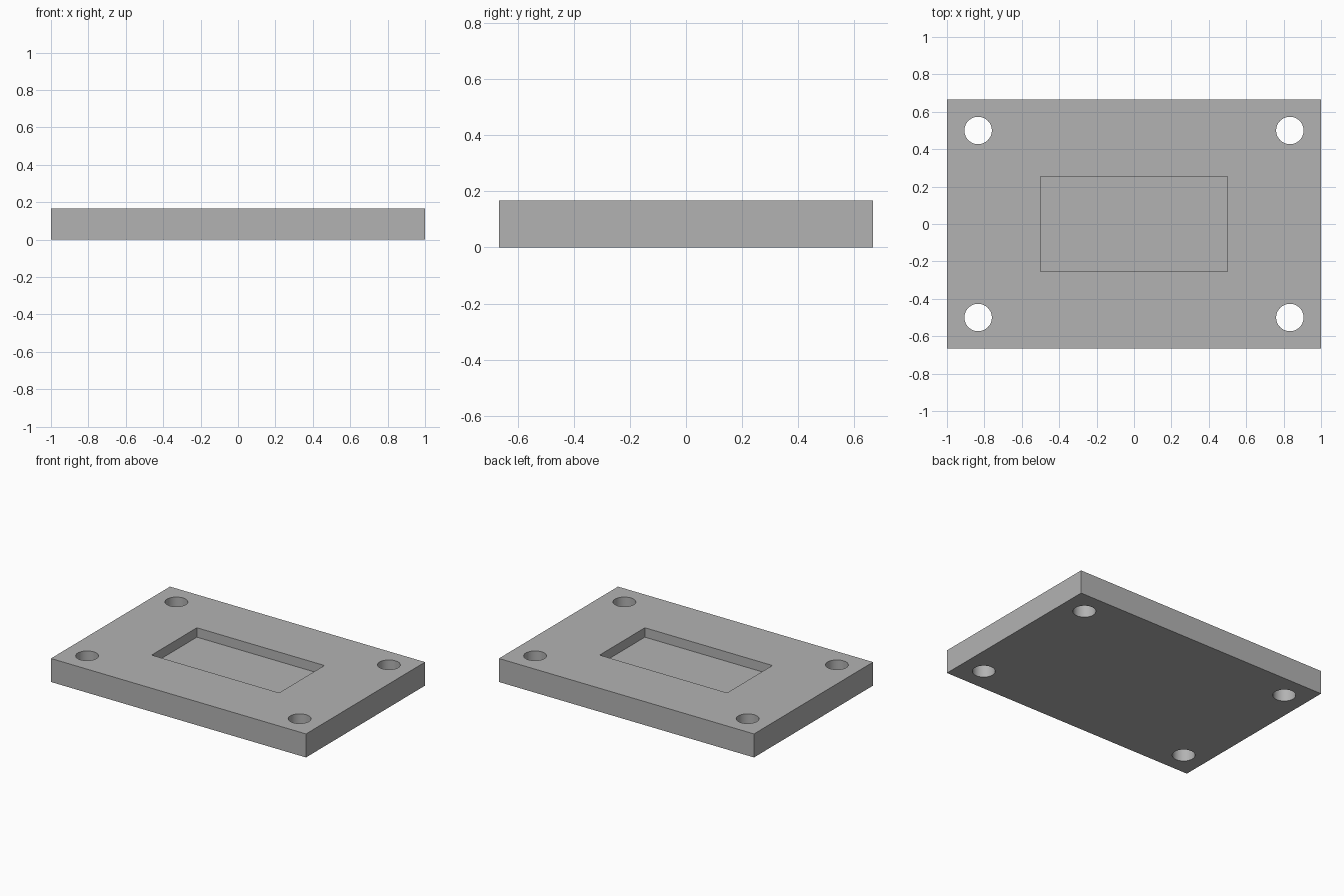
import bpy

default = bpy.data.objects.get("Cube")
if default:
    bpy.data.objects.remove(default, do_unlink=True)

LENGTH, WIDTH, HEIGHT = 2.0, 1.3333, 0.1667
POCKET_X, POCKET_Y, POCKET_DEPTH = 1.0, 0.507, 0.0667
HOLE_X, HOLE_Y, HOLE_R = 0.8333, 0.5, 0.0733

grey = bpy.data.materials.new("plain grey")
grey.use_nodes = True
colour = (0.45, 0.45, 0.45, 1)
grey.diffuse_color = colour
grey.node_tree.nodes["Principled BSDF"].inputs["Base Color"].default_value = colour


def box(name, size, z_mid):
    bpy.ops.mesh.primitive_cube_add(size=1, location=(0, 0, z_mid))
    obj = bpy.context.object
    obj.name = name
    obj.scale = size
    bpy.ops.object.transform_apply(location=True, rotation=False, scale=True)
    return obj


def cut(target, cutter):
    mod = target.modifiers.new("cut", "BOOLEAN")
    mod.operation = "DIFFERENCE"
    mod.solver = "EXACT"
    mod.object = cutter
    bpy.context.view_layer.objects.active = target
    bpy.ops.object.modifier_apply(modifier=mod.name)
    bpy.data.objects.remove(cutter, do_unlink=True)


# Rectangular plate
plate = box("mounting_plate", (LENGTH, WIDTH, HEIGHT), HEIGHT / 2)
plate.data.materials.append(grey)

# Shallow central pocket, open at the top
cut(plate, box("pocket_cutter", (POCKET_X, POCKET_Y, 2 * POCKET_DEPTH), HEIGHT))

# Four through holes near the corners
for sx in (-1, 1):
    for sy in (-1, 1):
        bpy.ops.mesh.primitive_cylinder_add(
            vertices=48, radius=HOLE_R, depth=1,
            location=(sx * HOLE_X, sy * HOLE_Y, HEIGHT / 2))
        cut(plate, bpy.context.object)

# Smooth hole walls, sharp plate edges
bpy.ops.object.select_all(action="DESELECT")
plate.select_set(True)
bpy.context.view_layer.objects.active = plate
bpy.ops.object.shade_smooth_by_angle()
